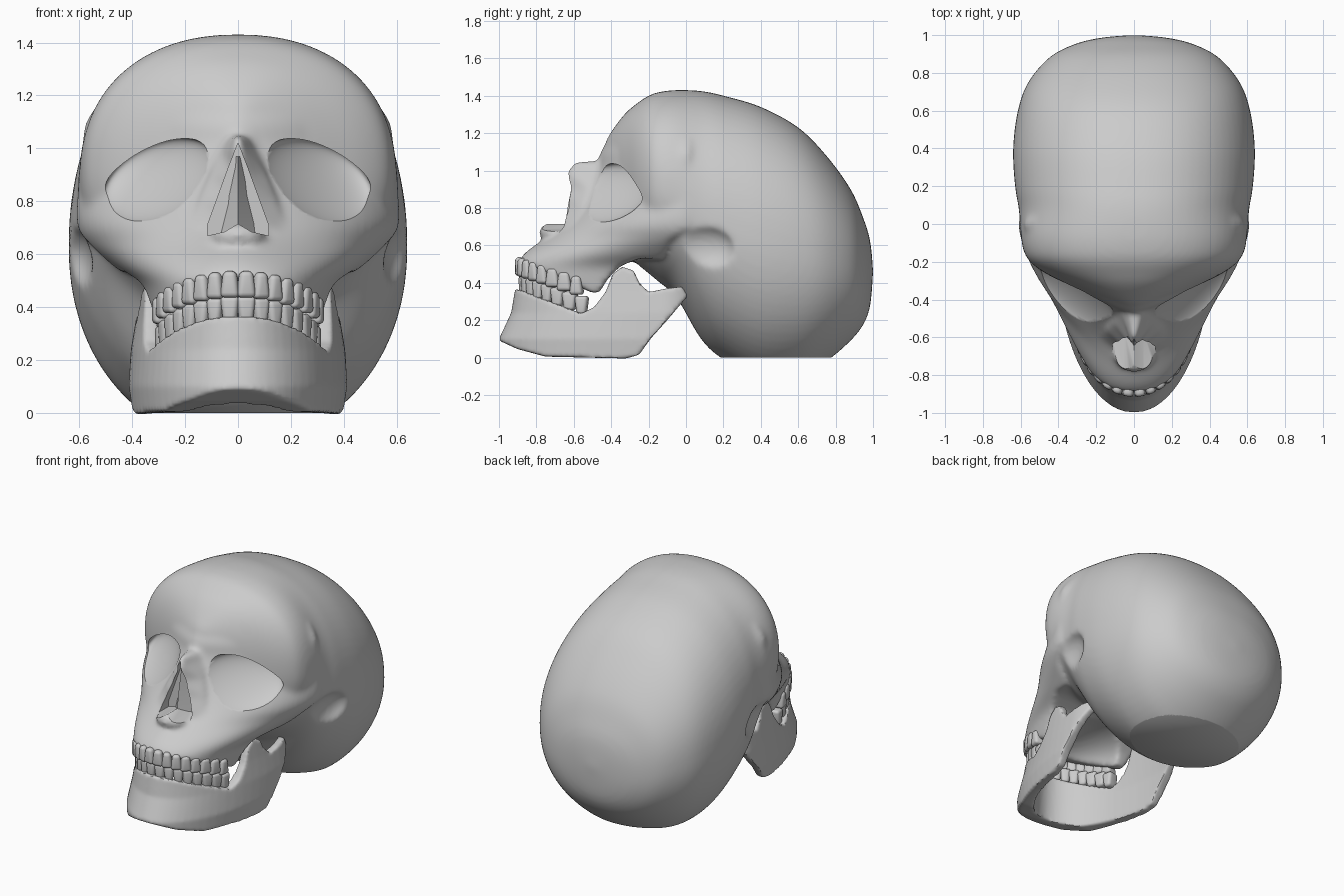
import bpy, bmesh
from math import sin, cos, pi, copysign, hypot
from mathutils import Vector, Matrix

if "Cube" in bpy.data.objects:
    bpy.data.objects.remove(bpy.data.objects["Cube"], do_unlink=True)

bone = bpy.data.materials.new("bone_grey")
bone.use_nodes = True
bone.diffuse_color = (0.6, 0.6, 0.6, 1)
bone.node_tree.nodes["Principled BSDF"].inputs["Base Color"].default_value = (0.6, 0.6, 0.6, 1)


def add_object(name, bm):
    bmesh.ops.recalc_face_normals(bm, faces=bm.faces)
    mesh = bpy.data.meshes.new(name)
    bm.to_mesh(mesh)
    bm.free()
    mesh.materials.append(bone)
    obj = bpy.data.objects.new(name, mesh)
    bpy.context.collection.objects.link(obj)
    return obj


def power(v, e):
    return copysign(abs(v) ** e, v)


def spline(rows, steps=6):
    """Smooth in-between rows through the given stations."""
    pts = [rows[0], *rows, rows[-1]]
    out = []
    for a, b, c, d in zip(pts, pts[1:], pts[2:], pts[3:]):
        for i in range(steps):
            t = i / steps
            out.append([(2 * q + (r - p) * t + (2 * p - 5 * q + 4 * r - s) * t * t
                         + (3 * q - p - 3 * r + s) * t ** 3) / 2
                        for p, q, r, s in zip(a, b, c, d)])
    return out + [rows[-1]]


def loft(name, rings):
    bm = bmesh.new()
    loops = [[bm.verts.new(p) for p in ring] for ring in rings]
    n = len(loops[0])
    for a, b in zip(loops, loops[1:]):
        for i in range(n):
            j = (i + 1) % n
            bm.faces.new((a[i], a[j], b[j], b[i]))
    bm.faces.new(loops[0])
    bm.faces.new(loops[-1])
    return add_object(name, bm)


def prism(name, outline, axis, start, end):
    """Extrude a flat outline along x (outline in y, z) or y (outline in x, z)."""
    def place(p, d):
        return (d, *p) if axis == "x" else (p[0], d, p[1])
    return loft(name, [[place(p, d) for p in outline] for d in (start, end)])


def plan_ring(z, w, front, n, mid=0.0, back=0.3, count=72):
    """Egg-shaped horizontal section, long toward the front."""
    ring = []
    for i in range(count):
        a = 2 * pi * i / count
        s = power(sin(a), 2 / n)
        ring.append((w * power(cos(a), 2 / n), mid + s * (mid - front if s < 0 else back), z))
    return ring


def ellipsoid(name, centre, *axes):
    bm = bmesh.new()
    bmesh.ops.create_uvsphere(bm, u_segments=48, v_segments=32, radius=1)
    m = Matrix(axes).transposed().to_4x4()
    m.translation = centre
    bmesh.ops.transform(bm, matrix=m, verts=bm.verts)
    return add_object(name, bm)


def apply(obj, kind, **settings):
    mod = obj.modifiers.new(kind, kind)
    for key, value in settings.items():
        setattr(mod, key, value)
    bpy.context.view_layer.objects.active = obj
    bpy.ops.object.modifier_apply(modifier=mod.name)


def boolean(obj, tool, operation="DIFFERENCE"):
    apply(obj, "BOOLEAN", object=tool, operation=operation, solver="EXACT")
    bpy.data.objects.remove(tool, do_unlink=True)


def select(*objs):
    bpy.ops.object.select_all(action="DESELECT")
    for o in objs:
        o.select_set(True)
    bpy.context.view_layer.objects.active = objs[0]


def soften(obj, voxel, rounds):
    apply(obj, "REMESH", mode="VOXEL", voxel_size=voxel)
    apply(obj, "SMOOTH", factor=0.5, iterations=rounds)


# Cranium: upright sections from back to front (y, top, bottom, half width)
stations = [(1, .47, .45, .02), (.985, .62, .28, .18), (.95, .74, .18, .32), (.88, .9, .09, .45),
            (.75, 1.08, -.02, .56), (.6, 1.23, -.1, .615), (.4, 1.34, -.11, .64),
            (.2, 1.4, -.01, .63), (.08, 1.425, .1, .61), (-.05, 1.43, .32, .6),
            (-.14, 1.42, .4, .585), (-.2, 1.4, .45, .55), (-.26, 1.36, .5, .47),
            (-.32, 1.31, .56, .35), (-.38, 1.235, .65, .22), (-.43, 1.15, .75, .09),
            (-.445, 1.05, .85, .03)]
rings = []
for y, top, bottom, w in spline(stations):
    mid, half, ring = (top + bottom) / 2, (top - bottom) / 2, []
    for i in range(72):
        a = 2 * pi * i / 72
        e = 2 / (2.25 if sin(a) > 0 else 2.05)
        ring.append((w * power(cos(a), e), y, mid + half * power(sin(a), e)))
    rings.append(ring)
skull = loft("skull", rings)
for side in (-1, 1):
    boolean(skull, ellipsoid("temple_hollow", (side * .65, .06, .57), (.1, 0, 0),
                             (0, .2, -.01), (0, .03, .14)))

# Face: level sections from brow to upper jaw (z, half width, front, squareness)
stations = [(1.17, .53, -.41, 1.55), (1.09, .58, -.46, 1.42), (1.0, .59, -.48, 1.42),
            (.85, .605, -.55, 1.5), (.72, .61, -.64, 1.66), (.64, .575, -.75, 1.62),
            (.56, .485, -.86, 1.9), (.49, .39, -.905, 2.35), (.42, .36, -.91, 2.5), (.32, .34, -.9, 2.5)]
face = loft("face", [plan_ring(*row) for row in spline(stations)])
boolean(face, prism("jaw_clearance", [(-1.2, .64), (-.93, .53), (-.5, .345), (-.46, .35), (-.42, .42),
                                      (-.35, .49), (-.25, .53), (-.13, .53), (-.09, .62), (0, .69),
                                      (.1, .7), (.4, .69), (.4, 0), (-1.2, 0)], "x", -1, 1))
boolean(face, ellipsoid("palate", (0, -.42, .36), (.24, 0, 0), (0, .42, 0), (0, -.05, .16)))

# Nasal bridge, and the small spine under the opening
nose = loft("nose", [[(-w, -.3, z), (-w, back, z), (-.012, y, z), (.012, y, z), (w, back, z), (w, -.3, z)]
                     for z, y, w, back in [(1.05, -.59, .045, -.42), (1.0, -.635, .07, -.46),
                                           (.9, -.655, .11, -.52), (.8, -.69, .15, -.56),
                                           (.67, -.73, .18, -.62)]])
spine = ellipsoid("spine", (0, -.715, .67), (.1, 0, 0), (0, .07, 0), (0, 0, .05))
select(skull, face, nose, spine)
bpy.ops.object.join()
soften(skull, .014, 14)

# Eye sockets, nasal opening and the flat base
for side in (-1, 1):
    boolean(skull, ellipsoid("socket", (side * .297, -.415, .88), (side * .204, .17, -.015),
                             (side * -.06, .075, .16), (0, .11, 0)))
boolean(skull, prism("nasal_opening", [(0, 1.02), (-.035, .93), (-.115, .71), (-.115, .67), (-.05, .685),
                                       (0, .715), (.05, .685), (.115, .67), (.115, .71), (.035, .93)],
                     "y", -1, -.57))
boolean(skull, prism("base_cut", [(-1.5, 0), (1.5, 0), (1.5, -1), (-1.5, -1)], "x", -1, 1))

# Wedge-shaped wall inside the nasal opening
septum = loft("nasal_septum", [[(-w, -.55, z), (0, y, z), (w, -.55, z)]
                               for z, y, w in [(.97, -.6, .012), (.82, -.63, .045), (.68, -.65, .08)]])

# Lower jaw: hollow horseshoe trimmed by its side outline
jaw = loft("lower_jaw", [plan_ring(z, w, f, 2, -.12) for z, w, f in
                         [(-.05, .4, -1), (.1, .415, -1), (.24, .405, -.935), (.36, .385, -.915),
                          (.55, .36, -.9)]])
boolean(jaw, loft("jaw_inside", [plan_ring(z, w, f, 2, -.12) for z, w, f in
                                 [(-.1, .355, -.86), (.2, .35, -.84), (.6, .305, -.81)]]))
boolean(jaw, prism("jaw_outline", [(-1.02, .1), (-.9, .045), (-.75, .005), (-.32, -.005), (-.25, .015),
                                   (-.19, .1), (-.1, .2), (.01, .33), (-.02, .38), (-.1, .37),
                                   (-.2, .35), (-.25, .4), (-.28, .465), (-.34, .485), (-.39, .45),
                                   (-.43, .35), (-.49, .27), (-.56, .235), (-.88, .36), (-1.02, .38)],
                   "x", -1, 1), "INTERSECT")
soften(jaw, .011, 5)


# Teeth: rounded blocks spaced evenly along each dental arch
def tooth_row(name, half_width, front, back, z_front, slope, flare):
    path = [(half_width * sin(t), back - (back - front) * cos(t))
            for t in (i * .004 for i in range(390))]
    widths = [.06, .054, .056, .058, .058, .066, .068, .06]
    bm = bmesh.new()
    travelled, k, goal = 0, 0, widths[0] / 2
    for p, q in zip(path, path[1:]):
        travelled += hypot(q[0] - p[0], q[1] - p[1])
        if k < len(widths) and travelled >= goal:
            along = Vector((q[0] - p[0], q[1] - p[1], 0)).normalized()
            out = Vector((along.y, -along.x, 0))
            z = z_front - slope * (q[1] - front)
            for side in (-1, 1):
                made = bmesh.ops.create_cube(bm, size=1)["verts"]
                for v in made:
                    v.co.x *= 1 + flare * v.co.z
                m = Matrix((along * widths[k] * 1.03, out * (.05 + .004 * k),
                            Vector((0, 0, .1)))).transposed().to_4x4()
                m.translation = (q[0], q[1], z)
                bmesh.ops.transform(bm, matrix=Matrix.Diagonal((side, 1, 1, 1)) @ m, verts=made)
            if k + 1 < len(widths):
                goal += (widths[k] + widths[k + 1]) / 2
            k += 1
    bmesh.ops.bevel(bm, geom=bm.edges[:], offset=.019, segments=4, profile=.5, affect="EDGES")
    return add_object(name, bm)


upper = tooth_row("upper_teeth", .295, -.89, -.47, .487, .33, -.4)
lower = tooth_row("lower_teeth", .28, -.87, -.47, .392, .36, .4)

select(skull, septum, jaw, upper, lower)
bpy.ops.object.shade_smooth_by_angle(angle=.7)
